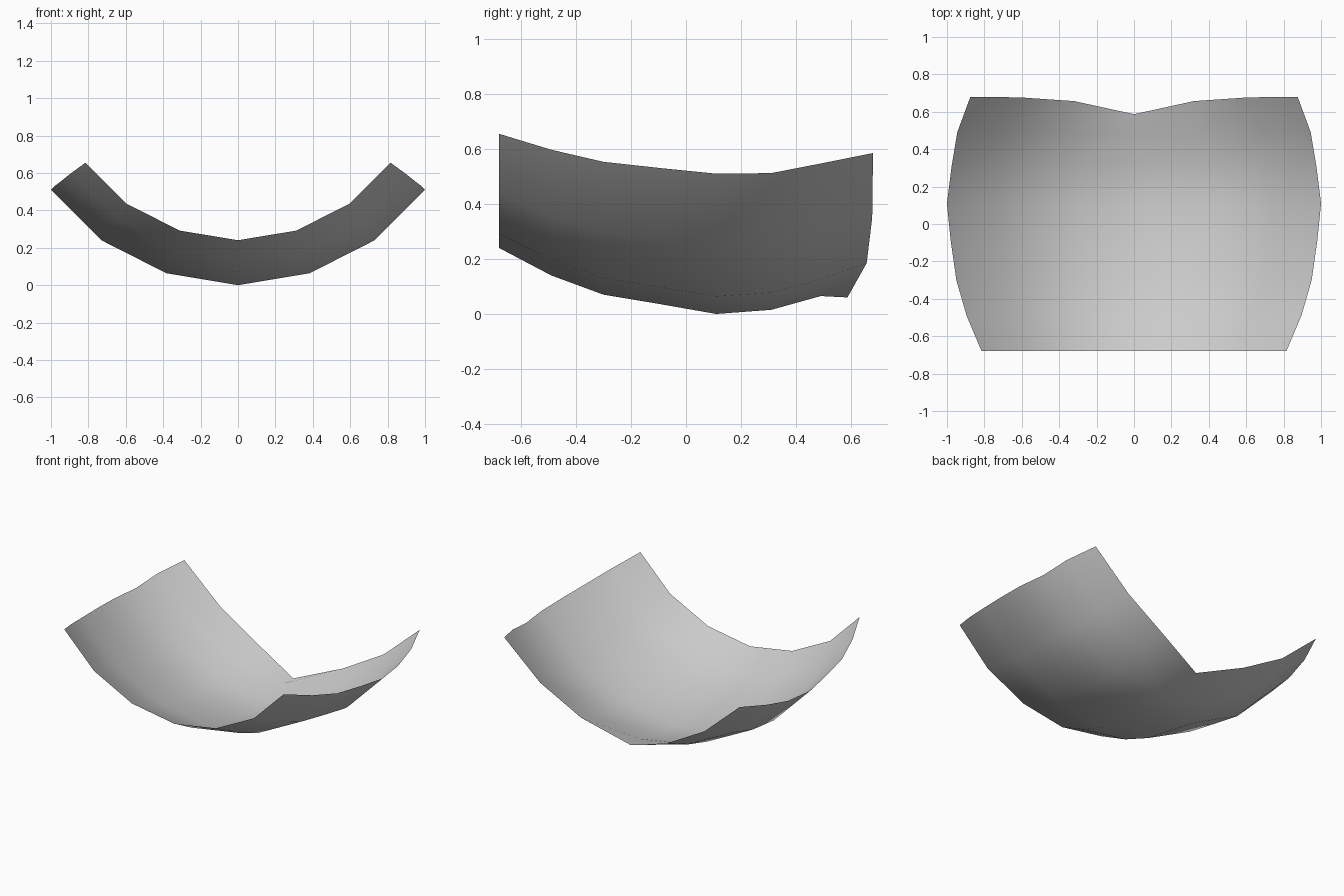
import bpy

if "Cube" in bpy.data.objects:
    bpy.data.objects.remove(bpy.data.objects["Cube"])

# Cross-section stations: y, half width, centre height, edge height
STATIONS = [
    (-0.68, 0.815, 0.24, 0.655),
    (-0.49, 0.895, 0.14, 0.597),
    (-0.30, 0.95, 0.07, 0.553),
    (-0.09, 0.98, 0.035, 0.53),
    (0.11, 1.0, 0.0, 0.51),
    (0.31, 0.975, 0.015, 0.512),
    (0.49, 0.945, 0.065, 0.547),
]
# Share of half width and of rise, from centre to edge
ARC = [(0, 0), (0.383, 0.125), (0.73, 0.47), (1, 1)]
# Notched rear rim, from centre to edge
REAR = [(0, 0.587, 0.06), (0.32, 0.657, 0.185), (0.61, 0.677, 0.35), (0.875, 0.68, 0.585)]


def mirrored(half):
    return [(-x, y, z) for x, y, z in reversed(half[1:])] + half


rows = [mirrored([(w * u, y, low + (high - low) * v) for u, v in ARC])
        for y, w, low, high in STATIONS]
rows.append(mirrored(REAR))

# Curved sheet
n = len(rows[0])
verts = [p for row in rows for p in row]
faces = [(r * n + c, r * n + c + 1, (r + 1) * n + c + 1, (r + 1) * n + c)
         for r in range(len(rows) - 1) for c in range(n - 1)]
mesh = bpy.data.meshes.new("curved_panel")
mesh.from_pydata(verts, [], faces)
mesh.polygons.foreach_set("use_smooth", [True] * len(faces))
panel = bpy.data.objects.new("curved_panel", mesh)
bpy.context.collection.objects.link(panel)

# Plain grey finish
grey = bpy.data.materials.new("light_grey")
grey.diffuse_color = (0.6, 0.6, 0.6, 1)
grey.use_nodes = True
grey.node_tree.nodes["Principled BSDF"].inputs["Base Color"].default_value = grey.diffuse_color
mesh.materials.append(grey)
